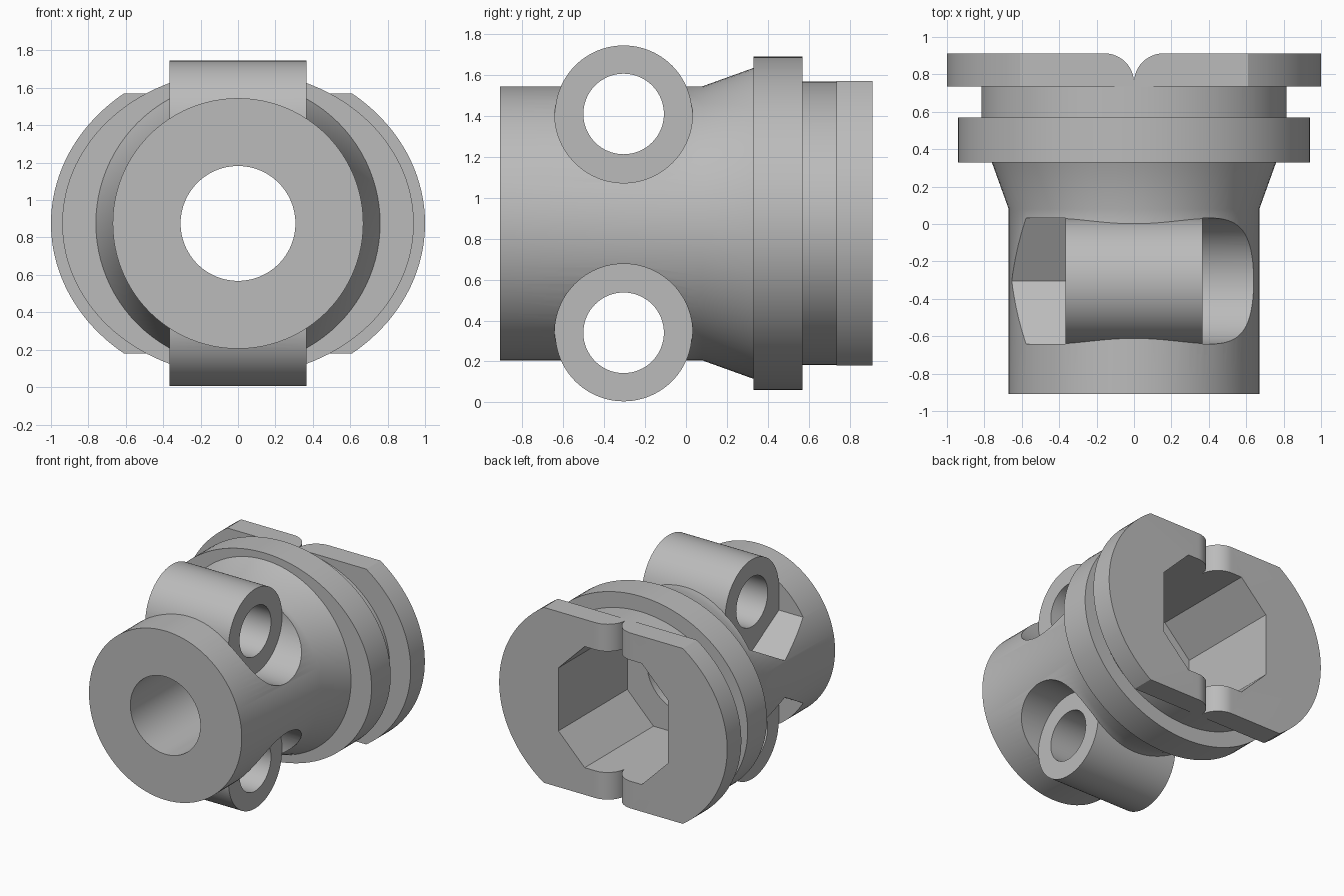
import bpy, bmesh, math

cube = bpy.data.objects.get("Cube")
if cube:
    bpy.data.objects.remove(cube, do_unlink=True)

MID = 0.875           # height of the main axis
PIN_Y = -0.305        # position of the cross tubes
PIN_Z = 0.535         # tube distance from the main axis
TUBE_R = 0.335
TUBE_HALF = 0.365


def place(axis, u, v, w):
    return {"x": (w, u, v), "y": (u, w, v), "z": (u, v, w)}[axis]


def oval(cu, cv, ru, rv=None, n=96, turn=0.0):
    rv = rv or ru
    angles = [math.tau * i / n + turn for i in range(n)]
    return [(cu + ru * math.cos(a), cv + rv * math.sin(a)) for a in angles]


def loft(name, axis, sections):
    """Solid through (outline, position) sections along an axis."""
    bm = bmesh.new()
    rings = [[bm.verts.new(place(axis, u, v, w)) for u, v in pts] for pts, w in sections]
    for a, b in zip(rings, rings[1:]):
        for i in range(len(a)):
            j = (i + 1) % len(a)
            bm.faces.new((a[i], a[j], b[j], b[i]))
    bm.faces.new(rings[0])
    bm.faces.new(rings[-1])
    bmesh.ops.recalc_face_normals(bm, faces=bm.faces)
    mesh = bpy.data.meshes.new(name)
    bm.to_mesh(mesh)
    bm.free()
    ob = bpy.data.objects.new(name, mesh)
    bpy.context.collection.objects.link(ob)
    return ob


def prism(name, axis, pts, lo, hi):
    return loft(name, axis, [(pts, lo), (pts, hi)])


def combine(target, tool, operation):
    mod = target.modifiers.new(operation.lower(), "BOOLEAN")
    mod.operation = operation
    mod.solver = "EXACT"
    mod.object = tool
    bpy.context.view_layer.objects.active = target
    bpy.ops.object.modifier_apply(modifier=mod.name)
    bpy.data.objects.remove(tool, do_unlink=True)


# Round barrel flaring towards the back
body = loft("coupling_body", "y", [
    (oval(0, MID, r), y)
    for r, y in ((0.67, -0.91), (0.67, 0.08), (0.76, 0.33), (0.76, 0.45))])

# Oval collar, neck and end plate with flat top and bottom
plate = prism("end_plate", "y", oval(0, MID, 1.0, 0.877, 128), 0.735, 0.912)
flats = prism("plate_flats", "y", [(-1.2, MID - 0.695), (1.2, MID - 0.695),
                                   (1.2, MID + 0.695), (-1.2, MID + 0.695)], 0.6, 1.1)
combine(plate, flats, "INTERSECT")
combine(body, prism("collar", "y", oval(0, MID, 0.94, 0.815, 128), 0.33, 0.57), "UNION")
combine(body, prism("neck", "y", oval(0, MID, 0.815, 0.693, 128), 0.5, 0.745), "UNION")
combine(body, plate, "UNION")

# Cross tubes above and below, each with a round pocket and a hexagonal pocket
for side in (1, -1):
    z = MID + side * PIN_Z
    combine(body, prism("cross_tube", "x", oval(PIN_Y, z, TUBE_R), -0.5, 0.5), "UNION")
    clear = TUBE_R + 0.002
    combine(body, prism("round_pocket", "x", oval(PIN_Y, z, clear), TUBE_HALF, 1.2),
            "DIFFERENCE")
    hexagon = oval(PIN_Y, z, clear / math.cos(math.pi / 6), n=6, turn=math.pi / 6)
    combine(body, prism("hex_pocket", "x", hexagon, -1.2, -TUBE_HALF), "DIFFERENCE")
    combine(body, prism("tube_hole", "x", oval(PIN_Y, z, 0.197, n=64), -1.3, 1.3),
            "DIFFERENCE")

# Round front bore and eight-sided rear socket
combine(body, prism("front_bore", "y", oval(0, MID, 0.307), -1.2, 0.3), "DIFFERENCE")
A, B = 0.48, 0.25
octagon = [(A, -B), (A, B), (B, A), (-B, A), (-A, B), (-A, -B), (-B, -A), (B, -A)]
combine(body, prism("rear_socket", "y", [(u, v + MID) for u, v in octagon], 0.05, 1.2),
        "DIFFERENCE")

# Notch with rounded lips across the end plate
R = 0.157
lip = [(R - R * math.cos(t), 0.755 + R * math.sin(t))
       for t in (math.pi / 2 * i / 16 for i in range(17))]
notch = lip + [(R, 1.1), (-R, 1.1)] + [(-u, v) for u, v in reversed(lip[1:])]
combine(body, prism("lip_notch", "z", notch, -0.3, 2.1), "DIFFERENCE")

# Plain grey metal
grey = bpy.data.materials.new("plain_grey")
grey.use_nodes = True
colour = (0.5, 0.5, 0.5, 1.0)
grey.diffuse_color = colour
grey.node_tree.nodes["Principled BSDF"].inputs["Base Color"].default_value = colour
body.data.materials.clear()
body.data.materials.append(grey)

bpy.ops.object.select_all(action="DESELECT")
body.select_set(True)
bpy.context.view_layer.objects.active = body
bpy.ops.object.shade_smooth_by_angle(angle=math.radians(30))
